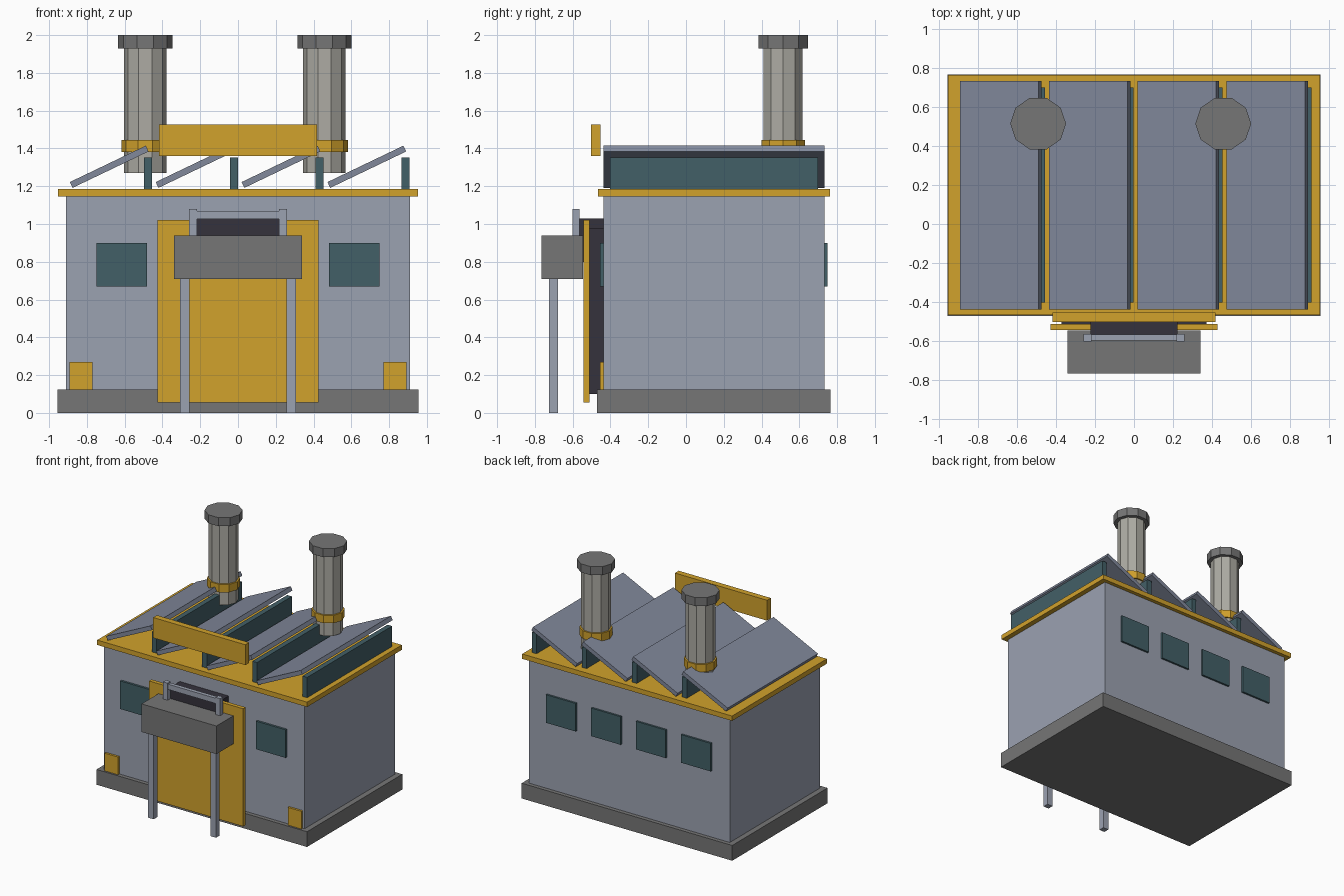
import bpy, math

if "Cube" in bpy.data.objects:
    bpy.data.objects.remove(bpy.data.objects["Cube"])


def mat(name, r, g, b):
    m = bpy.data.materials.new(name)
    m.diffuse_color = (r, g, b, 1)
    m.use_nodes = True
    m.node_tree.nodes["Principled BSDF"].inputs["Base Color"].default_value = m.diffuse_color
    return m


WALL = mat("wall_grey", .33, .36, .44)
ROOF = mat("roof_slate", .22, .25, .33)
YELLOW = mat("yellow", .64, .36, .025)
GLASS = mat("teal_glass", .055, .115, .135)
DARK = mat("dark", .035, .032, .045)
STONE = mat("concrete", .18, .18, .18)
FLUE = mat("flue", .42, .41, .37)


def box(name, x, y, z, m, tilt=0):
    """Box from (min, max) pairs, optionally tilted about the y axis."""
    bpy.ops.mesh.primitive_cube_add(size=1, location=[sum(p) / 2 for p in (x, y, z)])
    o = bpy.context.object
    o.name = name
    o.scale = [p[1] - p[0] for p in (x, y, z)]
    o.rotation_euler.y = tilt
    o.data.materials.append(m)
    return o


def pair(name, x, y, z, m):
    box(name + "_right", x, y, z, m)
    box(name + "_left", (-x[1], -x[0]), y, z, m)


def drum(name, x, y, r, z, m):
    """Ten-sided cylinder with a corner pointing along x."""
    bpy.ops.mesh.primitive_cylinder_add(vertices=10, radius=r, depth=z[1] - z[0],
                                        location=(x, y, sum(z) / 2),
                                        rotation=(0, 0, math.pi / 2))
    o = bpy.context.object
    o.name = name
    o.scale.x = .965
    o.data.materials.append(m)


# main building
box("base_slab", (-.955, .955), (-.47, .765), (0, .125), STONE)
box("walls", (-.91, .91), (-.437, .732), (.125, 1.145), WALL)
box("cornice", (-.952, .952), (-.465, .763), (1.145, 1.185), YELLOW)

# sawtooth roof: tilted panels with upright glazing
for i in range(4):
    c = -.682 + .4547 * i
    box(f"roof_panel_{i}", (c - .223, c + .223), (-.437, .732), (1.286, 1.32), ROOF,
        math.radians(-25.6))
    g = c + .205
    box(f"roof_glazing_{i}", (g - .021, g + .021), (-.402, .7), (1.185, 1.352), GLASS)

# chimneys
for side, cx in (("left", -.491), ("right", .457)):
    drum("chimney_shaft_" + side, cx, .514, .112, (1.27, 1.94), FLUE)
    drum("chimney_band_" + side, cx, .514, .125, (1.38, 1.445), YELLOW)
    drum("chimney_cap_" + side, cx, .514, .143, (1.93, 2.0), STONE)

# windows and corner blocks
pair("front_window", (.482, .75), (-.455, -.43), (.67, .9), GLASS)
pair("corner_block", (.77, .893), (-.455, -.43), (.125, .27), YELLOW)
for i in range(4):
    c = -.612 + .408 * i
    box(f"back_window_{i}", (c - .135, c + .135), (.72, .748), (.67, .9), GLASS)

# entrance and roof sign board
box("door_recess", (-.372, .372), (-.515, -.43), (.1, .975), DARK)
box("door_panel", (-.427, .427), (-.543, -.511), (.055, 1.02), YELLOW)
box("chute_opening", (-.222, .222), (-.565, -.43), (.8, 1.03), DARK)
box("sign_board", (-.418, .418), (-.502, -.453), (1.36, 1.527), YELLOW)

# loading hopper with rail and legs
box("hopper", (-.34, .34), (-.765, -.545), (.71, .94), STONE)
pair("rail_post", (.217, .259), (-.602, -.563), (.93, 1.08), WALL)
box("rail_bar", (-.22, .22), (-.597, -.565), (1.027, 1.07), WALL)
pair("hopper_leg", (.258, .308), (-.725, -.677), (0, .715), WALL)
